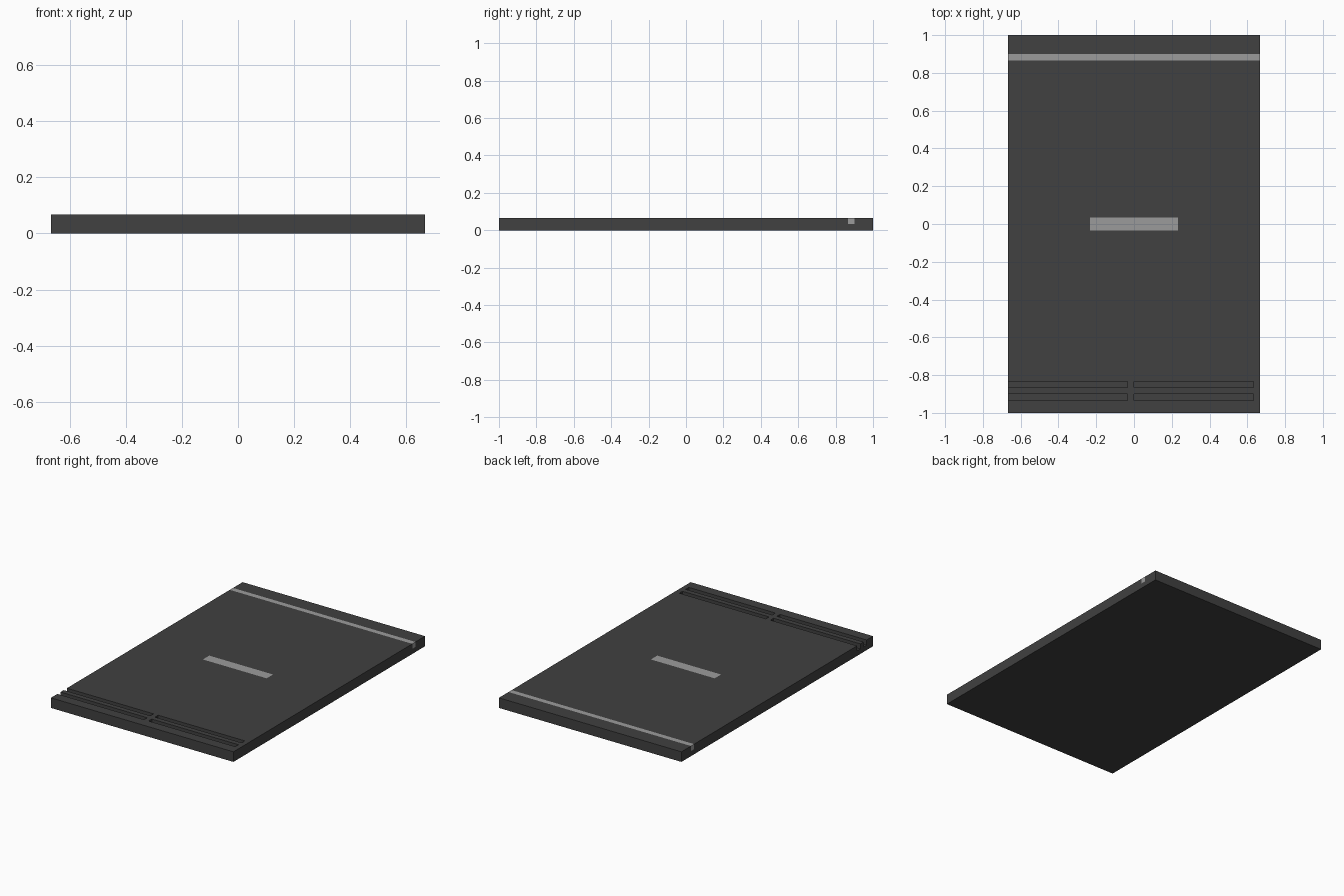
import bpy

if "Cube" in bpy.data.objects:
    bpy.data.objects.remove(bpy.data.objects["Cube"])

U = 1 / 30  # module size: the slab is 40 x 60 x 2 modules


def material(name, value):
    m = bpy.data.materials.new(name)
    m.diffuse_color = (value, value, value, 1)
    m.use_nodes = True
    m.node_tree.nodes["Principled BSDF"].inputs["Base Color"].default_value = m.diffuse_color
    return m


dark = material("dark grey", 0.052)
light = material("light grey", 0.33)


def box(name, x0, x1, y0, y1, z0, z1, mat):
    """Box between limits given in modules."""
    bpy.ops.mesh.primitive_cube_add(size=1)
    ob = bpy.context.object
    ob.name = name
    for v in ob.data.vertices:
        v.co = (U * (x1 if v.co.x > 0 else x0),
                U * (y1 if v.co.y > 0 else y0),
                U * (z1 if v.co.z > 0 else z0))
    ob.data.materials.append(mat)
    return ob


def cut(target, cutter):
    """Subtract the cutter from the target and discard it."""
    mod = target.modifiers.new("cut", 'BOOLEAN')
    mod.operation = 'DIFFERENCE'
    mod.solver = 'EXACT'
    mod.object = cutter
    bpy.context.view_layer.objects.active = target
    bpy.ops.object.modifier_apply(modifier=mod.name)
    bpy.data.objects.remove(cutter)


# main slab
slab = box("slab", -20, 20, -30, 30, 0, 2, dark)

# two rows of grooves near the front; the left ones run out through the side
for y in (-28, -26):
    for x0, x1 in ((-21, -1), (0, 19)):
        cut(slab, box("groove_cutter", x0, x1, y, y + 1, 1, 3, dark))

# pockets for the flush inlays: rear strip and central bar
cut(slab, box("strip_cutter", -21, 21, 26, 27, 1, 3, dark))
cut(slab, box("bar_cutter", -7, 7, -1, 1, 1, 3, dark))

# light inlays
box("rear_strip", -20, 20, 26, 27, 1, 2, light)
box("central_bar", -7, 7, -1, 1, 1, 2, light)
